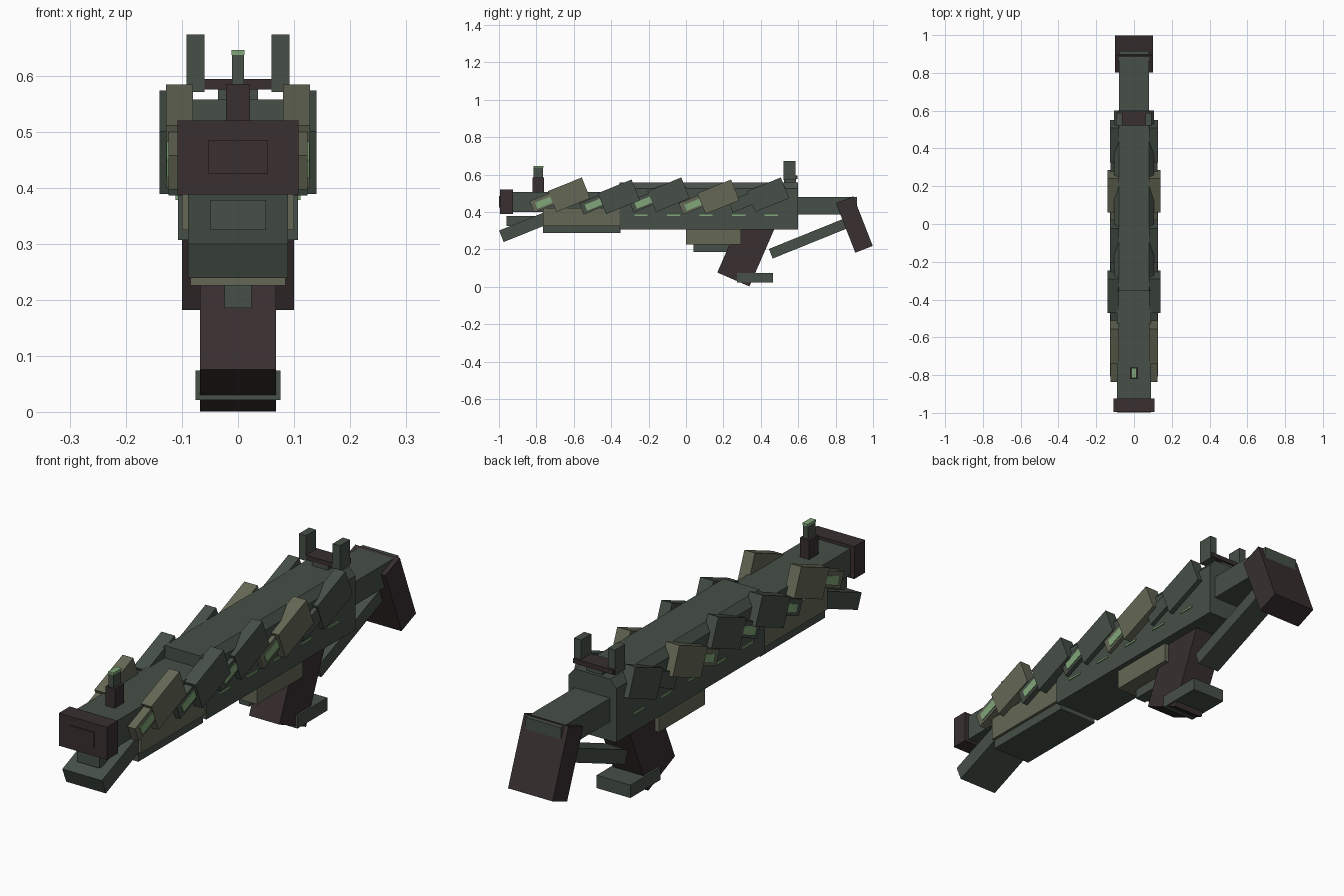
import bpy, bmesh, math
from mathutils import Matrix

cube = bpy.data.objects.get("Cube")
if cube:
    bpy.data.objects.remove(cube, do_unlink=True)


def material(name, rgb):
    m = bpy.data.materials.new(name)
    m.use_nodes = True
    m.diffuse_color = (*rgb, 1)
    bsdf = m.node_tree.nodes["Principled BSDF"]
    bsdf.inputs["Base Color"].default_value = (*rgb, 1)
    bsdf.inputs["Roughness"].default_value = 0.8
    return m


GREEN = material("dark green", (0.061, 0.080, 0.063))
BROWN = material("dark brown", (0.040, 0.028, 0.029))
TAN = material("olive tan", (0.130, 0.137, 0.092))
GLOW = material("light green", (0.22, 0.38, 0.19))


def add(name, bm, mat):
    bmesh.ops.recalc_face_normals(bm, faces=bm.faces)
    mesh = bpy.data.meshes.new(name)
    bm.to_mesh(mesh)
    bm.free()
    mesh.materials.append(mat)
    ob = bpy.data.objects.new(name, mesh)
    bpy.context.collection.objects.link(ob)
    return ob


def block(name, mat, centre, size, pitch=0):
    """Box tilted about the sideways axis; positive pitch lifts its back end."""
    bm = bmesh.new()
    bmesh.ops.create_cube(bm, size=1)
    bm.transform(Matrix.Translation(centre)
                 @ Matrix.Rotation(math.radians(pitch), 4, 'X')
                 @ Matrix.Diagonal((*size, 1)))
    return add(name, bm, mat)


def span(name, mat, half, y0, y1, z0, z1):
    """Centred box given by its limits."""
    return block(name, mat, (0, (y0 + y1) / 2, (z0 + z1) / 2),
                 (2 * half, y1 - y0, z1 - z0))


def extrude_profile(name, mat, points, y0, y1):
    bm = bmesh.new()
    face = bm.faces.new([bm.verts.new((x, y0, z)) for x, z in points])
    new = bmesh.ops.extrude_face_region(bm, geom=[face])["geom"]
    verts = [v for v in new if isinstance(v, bmesh.types.BMVert)]
    bmesh.ops.translate(bm, vec=(0, y1 - y0, 0), verts=verts)
    return add(name, bm, mat)


# Receiver with chamfered upper edges
right = [(0.107, 0.307), (0.107, 0.525), (0.08, 0.557)]
extrude_profile("receiver", GREEN, right + [(-x, z) for x, z in reversed(right)], -0.355, 0.6)

# Barrel, muzzle and handguard
span("barrel", GREEN, 0.09, -0.93, -0.3, 0.40, 0.507)
span("muzzle", BROWN, 0.108, -0.995, -0.925, 0.388, 0.52)
span("muzzle_plate", BROWN, 0.053, -0.999, -0.99, 0.425, 0.485)
span("handguard", TAN, 0.1, -0.765, -0.35, 0.325, 0.42)
span("handguard_base", GREEN, 0.088, -0.765, -0.35, 0.287, 0.327)
span("lower_tube", GREEN, 0.05, -0.96, -0.7, 0.325, 0.378)
block("front_guard", GREEN, (0, -0.82, 0.337), (0.178, 0.36, 0.066), 22)

# Stock
span("stock_tube", GREEN, 0.08, 0.58, 0.915, 0.385, 0.48)
block("butt_pad", BROWN, (0, 0.90, 0.333), (0.2, 0.1, 0.285), 21.3)
block("stock_strut", GREEN, (0, 0.655, 0.258), (0.1, 0.435, 0.055), 22)

# Magazine, grip and foot plate
span("magazine_well", TAN, 0.085, 0, 0.295, 0.226, 0.32)
span("trigger_bar", GREEN, 0.024, 0.04, 0.23, 0.186, 0.23)
block("grip", BROWN, (0, 0.325, 0.204), (0.136, 0.187, 0.36), -23.5)
span("grip_foot", GREEN, 0.076, 0.273, 0.465, 0.022, 0.074)

# Sights
span("front_sight_base", BROWN, 0.021, -0.82, -0.76, 0.5, 0.585)
span("front_sight_post", GREEN, 0.011, -0.815, -0.765, 0.58, 0.637)
span("front_sight_tip", GLOW, 0.012, -0.815, -0.763, 0.637, 0.646)
span("rear_sight_neck", GREEN, 0.036, 0.525, 0.587, 0.54, 0.576)
span("rear_sight_base", BROWN, 0.09, 0.522, 0.595, 0.575, 0.594)
for side, word in ((1, "left"), (-1, "right")):
    block(f"{word}_rear_sight_post", GREEN, (side * 0.076, 0.554, 0.622),
          (0.032, 0.065, 0.102))

# Overlapping side scales with glowing seams
for side, word in ((1, "left"), (-1, "right")):
    for i, mat in enumerate((TAN, GREEN, GREEN, TAN, GREEN)):
        y = -0.625 + 0.266 * i
        outer, z = ((0.128, 0.492), (0.14, 0.481))[i % 2]
        block(f"{word}_scale_{i + 1}", mat,
              (side * (outer + 0.08) / 2, y, z), (outer - 0.08, 0.195, 0.12), 22)
        block(f"{word}_under_scale_{i + 1}", mat,
              (side * 0.104, y - 0.07, z - 0.012), (0.04, 0.28, 0.065), 22)
        if i < 4:
            block(f"{word}_glow_seam_{i + 1}", GLOW,
                  (side * 0.123, y - 0.125, z - 0.038), (0.008, 0.11, 0.035), 22)
        block(f"{word}_receiver_light_{i + 1}", GLOW,
              (side * 0.108, -0.24 + 0.174 * i, 0.382), (0.006, 0.07, 0.008))
